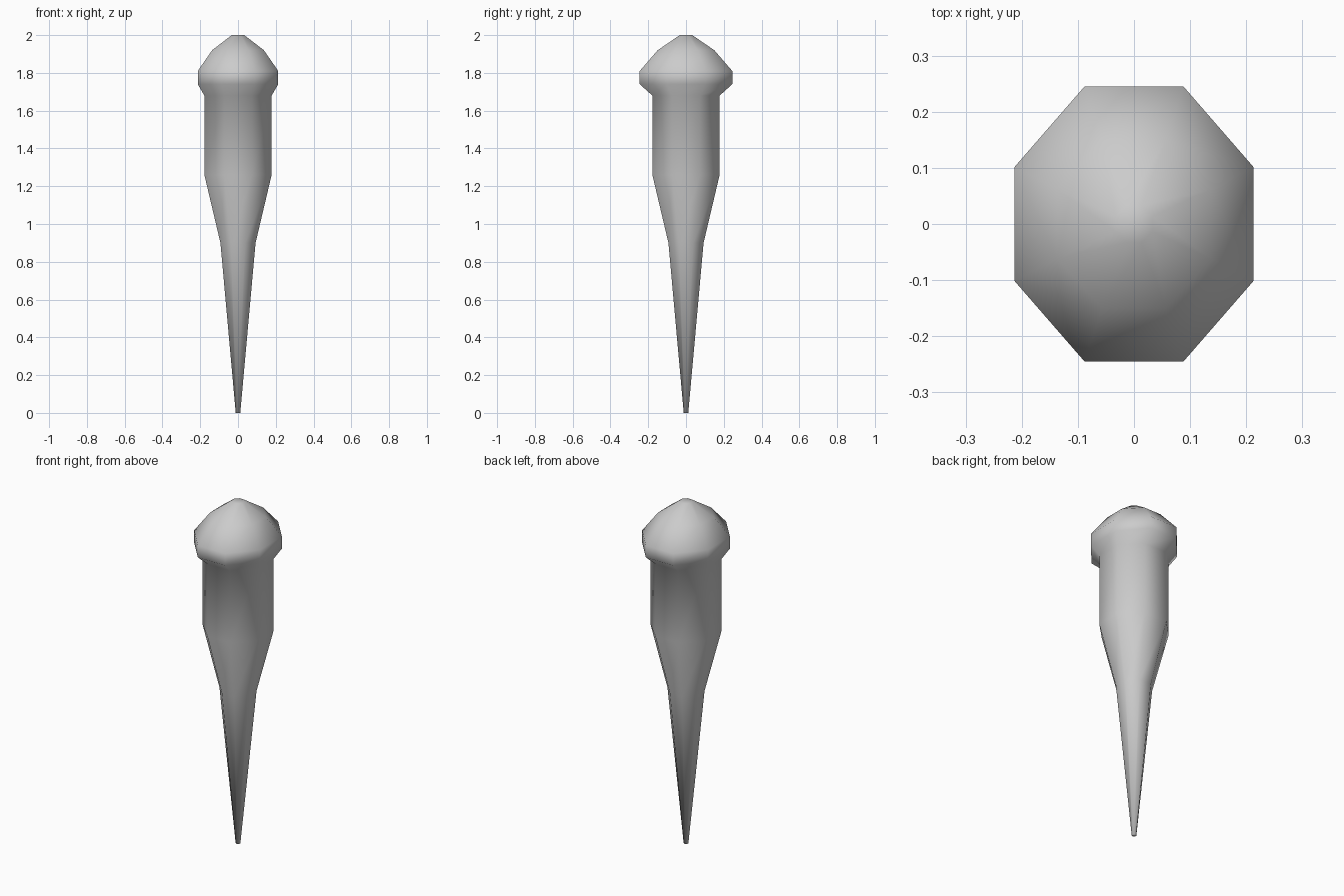
import bpy, bmesh, math

if "Cube" in bpy.data.objects:
    bpy.data.objects.remove(bpy.data.objects["Cube"])

# Profile rings from tip to crown: (z, half width x, half width y)
RINGS = [
    (0.00, 0.012, 0.012),
    (0.90, 0.093, 0.093),
    (1.26, 0.178, 0.178),
    (1.68, 0.178, 0.178),
    (1.74, 0.213, 0.245),
    (1.81, 0.213, 0.245),
    (1.92, 0.137, 0.150),
    (2.00, 0.033, 0.033),
]
SIDES = 8
APOTHEM = math.cos(math.pi / SIDES)


def octagon(bm, z, hx, hy):
    """Ring of vertices with flats facing the x and y axes."""
    ring = []
    for i in range(SIDES):
        a = 2 * math.pi * (i + 0.5) / SIDES
        ring.append(bm.verts.new((hx * math.cos(a) / APOTHEM,
                                  hy * math.sin(a) / APOTHEM, z)))
    return ring


# Tapered spike with a bulbous octagonal head
bm = bmesh.new()
rings = [octagon(bm, *r) for r in RINGS]
for low, high in zip(rings, rings[1:]):
    for i in range(SIDES):
        j = (i + 1) % SIDES
        bm.faces.new((low[i], low[j], high[j], high[i]))
bm.faces.new(rings[0][::-1])
bm.faces.new(rings[-1])
for f in bm.faces:
    f.smooth = True

mesh = bpy.data.meshes.new("tapered_spike")
bm.to_mesh(mesh)
bm.free()
spike = bpy.data.objects.new("tapered_spike", mesh)
bpy.context.collection.objects.link(spike)
